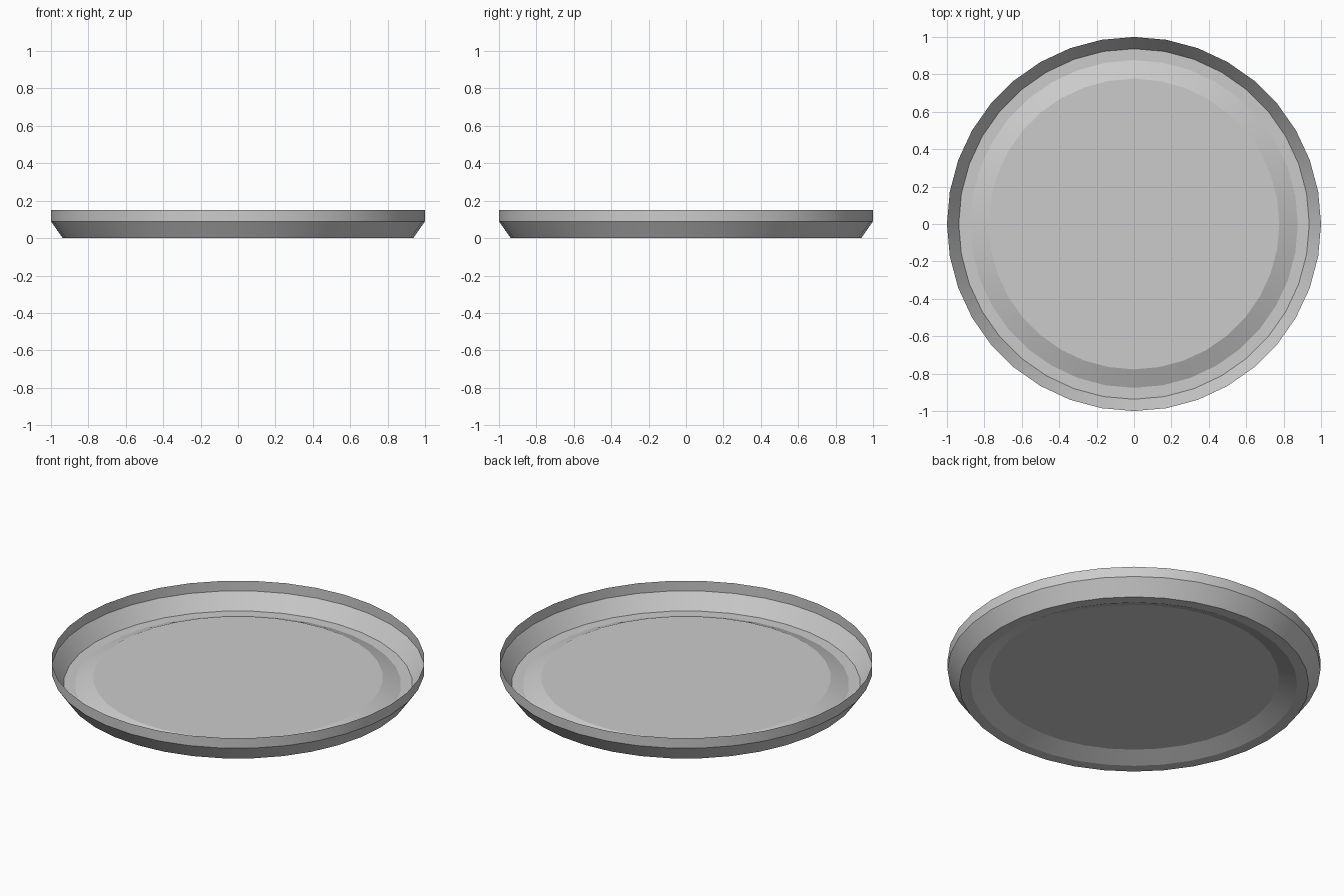
import bpy, bmesh
from math import radians, sin, cos, tau

if "Cube" in bpy.data.objects:
    bpy.data.objects.remove(bpy.data.objects["Cube"])

SIDES = 36
# (radius, height) from the rim inwards to the raised floor
PROFILE = [(1.0, 0.15), (1.0, 0.09), (0.937, 0.0), (0.876, 0.0), (0.777, 0.043)]

# Thin open tray: stacked rings joined into bands, closed by the floor disc
bm = bmesh.new()
rings = [[bm.verts.new((r * cos(tau * i / SIDES), r * sin(tau * i / SIDES), z))
          for i in range(SIDES)] for r, z in PROFILE]
for a, b in zip(rings, rings[1:]):
    for i in range(SIDES):
        j = (i + 1) % SIDES
        bm.faces.new((a[i], b[i], b[j], a[j]))
bm.faces.new(rings[-1][::-1])
bmesh.ops.recalc_face_normals(bm, faces=bm.faces)

mesh = bpy.data.meshes.new("round_tray")
bm.to_mesh(mesh)
bm.free()
tray = bpy.data.objects.new("round_tray", mesh)
bpy.context.collection.objects.link(tray)

# Smooth around the bands, crisp between them
bpy.context.view_layer.objects.active = tray
tray.select_set(True)
bpy.ops.object.shade_smooth_by_angle(angle=radians(15))
